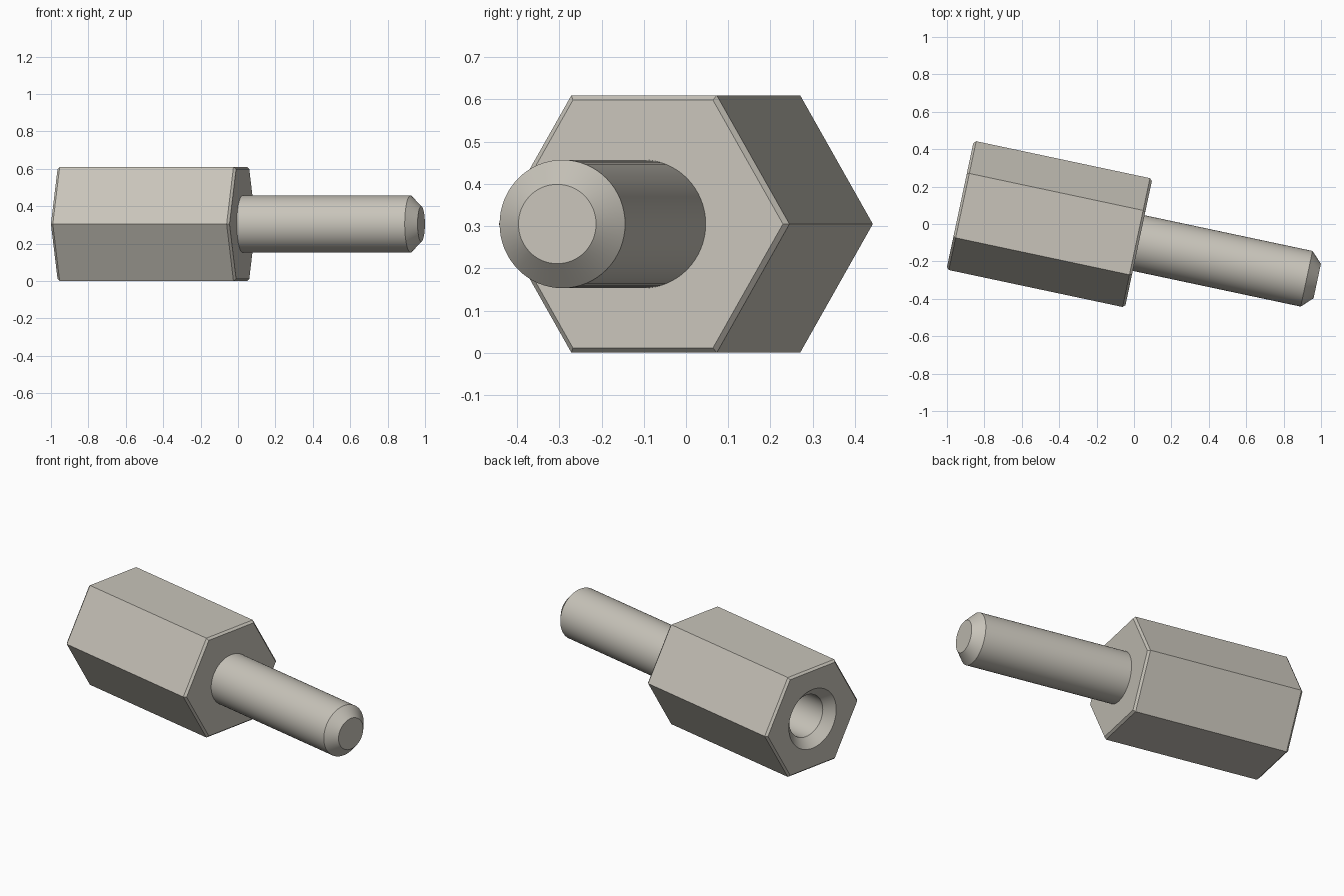
import bpy, bmesh
from math import cos, sin, pi, radians

cube = bpy.data.objects.get("Cube")
if cube:
    bpy.data.objects.remove(cube, do_unlink=True)

LENGTH = 0.976           # length of the hex body, and of the stud
CORNER = 0.352           # centre to hex corner
STUD_R = 0.152
BORE_R = 0.127
SEGMENTS = 64

metal = bpy.data.materials.new("warm_grey_metal")
metal.use_nodes = True
colour = (0.578, 0.552, 0.491, 1)
metal.diffuse_color = colour
metal.node_tree.nodes["Principled BSDF"].inputs["Base Color"].default_value = colour


def loft(bm, profile, sides):
    """Skin rings along local x; profile holds (position, radius). Returns the rings."""
    rings = []
    for x, r in profile:
        angles = [2 * pi * i / sides for i in range(sides)]
        rings.append([bm.verts.new((x, r * cos(a), r * sin(a))) for a in angles])
    for a, b in zip(rings, rings[1:]):
        for i in range(sides):
            j = (i + 1) % sides
            bm.faces.new((a[i], a[j], b[j], b[i]))
    return rings


def ring_edges(bm, ring):
    return [bm.edges.get((v, ring[i - 1])) for i, v in enumerate(ring)]


def finish(bm, name):
    bmesh.ops.recalc_face_normals(bm, faces=bm.faces)
    mesh = bpy.data.meshes.new(name)
    bm.to_mesh(mesh)
    bm.free()
    mesh.materials.append(metal)
    obj = bpy.data.objects.new(name, mesh)
    bpy.context.collection.objects.link(obj)
    obj.location = (0.025, -0.102, 0.305)
    obj.rotation_euler.z = radians(-12)
    bpy.ops.object.select_all(action="DESELECT")
    obj.select_set(True)
    bpy.context.view_layer.objects.active = obj
    bpy.ops.object.shade_smooth_by_angle(angle=radians(25))


# Hex body with chamfered ends and a countersunk blind bore
bm = bmesh.new()
c = 0.013
outer = loft(bm, [(-LENGTH, CORNER - c), (c - LENGTH, CORNER),
                  (-c, CORNER), (0, CORNER - c)], 6)
bm.faces.new(outer[-1])
bore = loft(bm, [(-LENGTH, 0.18), (0.053 - LENGTH, BORE_R), (-0.24, BORE_R)], SEGMENTS)
bm.faces.new(bore[-1])
bmesh.ops.triangle_fill(bm, use_beauty=True,
                        edges=ring_edges(bm, outer[0]) + ring_edges(bm, bore[0]))
finish(bm, "hex_body")

# Stud with a chamfered tip, rooted slightly inside the body
bm = bmesh.new()
stud = loft(bm, [(-0.02, STUD_R), (LENGTH - 0.058, STUD_R), (LENGTH, 0.094)], SEGMENTS)
bm.faces.new(stud[0])
bm.faces.new(stud[-1])
finish(bm, "stud")
